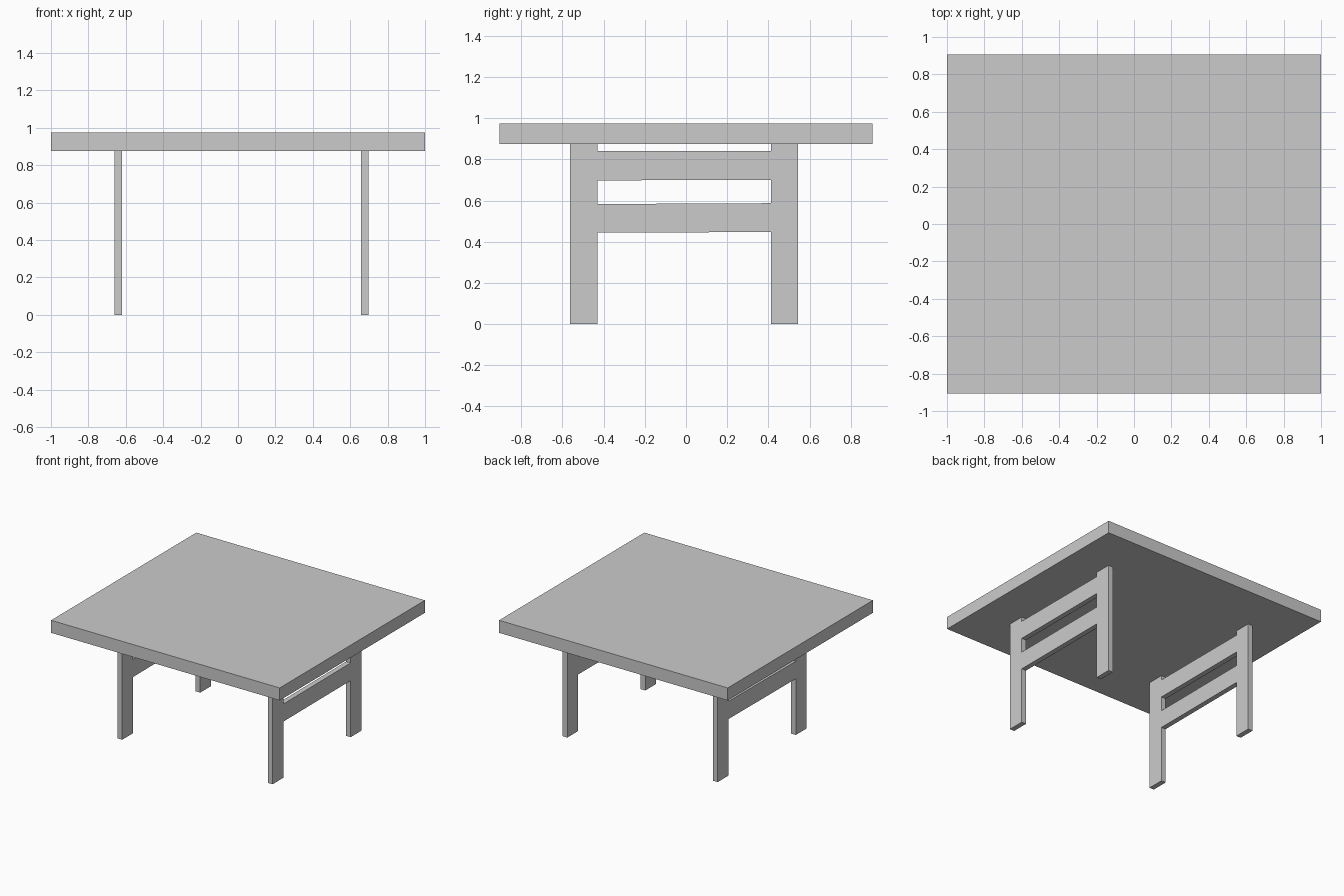
import bpy
from math import radians

if "Cube" in bpy.data.objects:
    bpy.data.objects.remove(bpy.data.objects["Cube"])

TOP_Z, UNDER_Z = 0.974, 0.875

# Tabletop slab
bpy.ops.mesh.primitive_cube_add(size=1, location=(0, 0, (TOP_Z + UNDER_Z) / 2))
top = bpy.context.object
top.name = "tabletop"
top.scale = (2.0, 1.814, TOP_Z - UNDER_Z)
bpy.ops.object.transform_apply(location=False, rotation=False, scale=True)

# Leg frame profile (y, z): two legs joined by two rails
Y0, Y1, Y2, Y3 = -0.563, -0.43, 0.412, 0.545
OUTLINE = [(Y0, 0), (Y1, 0), (Y1, 0.444), (Y2, 0.447), (Y2, 0), (Y3, 0),
           (Y3, UNDER_Z), (Y2, UNDER_Z), (Y2, 0.84), (Y1, 0.84),
           (Y1, UNDER_Z), (Y0, UNDER_Z)]
WINDOW = [(Y1, 0.583), (Y2, 0.587), (Y2, 0.70), (Y1, 0.698)]


def leg_frame(name, x, thickness=0.04):
    curve = bpy.data.curves.new(name, "CURVE")
    curve.dimensions = "2D"
    curve.fill_mode = "BOTH"
    curve.extrude = thickness / 2
    for loop in (OUTLINE, WINDOW):
        spline = curve.splines.new("POLY")
        spline.points.add(len(loop) - 1)
        for point, (y, z) in zip(spline.points, loop):
            point.co = (y, z, 0, 1)
        spline.use_cyclic_u = True
    frame = bpy.data.objects.new(name, curve)
    bpy.context.collection.objects.link(frame)
    # Stand the profile up in the y-z plane
    frame.rotation_euler = (radians(90), 0, radians(90))
    frame.location.x = x
    bpy.ops.object.select_all(action="DESELECT")
    frame.select_set(True)
    bpy.context.view_layer.objects.active = frame
    bpy.ops.object.convert(target="MESH")
    bpy.ops.object.shade_flat()


# One frame near each end
leg_frame("left_leg_frame", -0.639)
leg_frame("right_leg_frame", 0.677)
